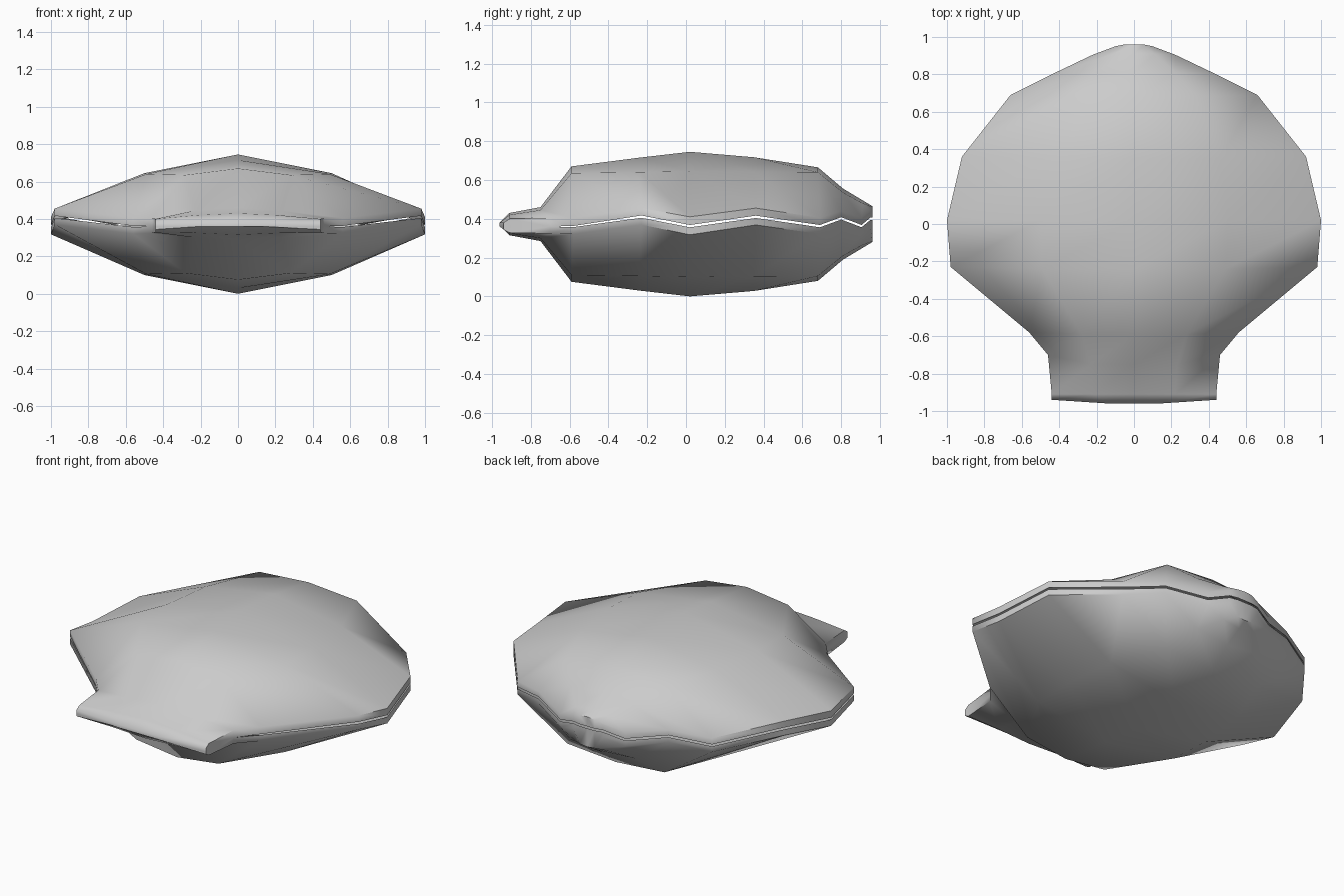
import bpy, bmesh, math

if "Cube" in bpy.data.objects:
    bpy.data.objects.remove(bpy.data.objects["Cube"])

# rows from hinge to lip:
# (y centre, y edge, half width, z centre, z mid, z rim, seam z, mid fraction, seam gap)
ROWS = [
    (-0.96, -0.94, 0.44, 0.380, 0.380, 0.380, 0.360, 0.30, 0.0),
    (-0.91, -0.91, 0.44, 0.430, 0.420, 0.400, 0.360, 0.50, 0.0),
    (-0.75, -0.70, 0.46, 0.460, 0.445, 0.405, 0.360, 0.50, 0.0),
    (-0.59, -0.58, 0.56, 0.670, 0.635, 0.405, 0.360, 0.50, 0.003),
    (-0.24, -0.23, 0.98, 0.715, 0.640, 0.455, 0.411, 0.50, 0.006),
    (0.02, 0.02, 1.00, 0.745, 0.645, 0.410, 0.362, 0.50, 0.006),
    (0.35, 0.36, 0.92, 0.717, 0.642, 0.455, 0.410, 0.50, 0.006),
    (0.68, 0.69, 0.66, 0.665, 0.640, 0.405, 0.362, 0.50, 0.006),
    (0.81, 0.80, 0.44, 0.555, 0.535, 0.440, 0.402, 0.50, 0.006),
    (0.91, 0.905, 0.22, 0.495, 0.480, 0.405, 0.362, 0.50, 0.006),
    (0.96, 0.95, 0.10, 0.465, 0.460, 0.440, 0.400, 0.50, 0.006),
]
MIRROR = 0.745     # upper z + lower z
THICK = 0.045


def build_half(name, upper):
    bm = bmesh.new()
    outer, inner = [], []
    last = len(ROWS) - 1
    for r, (yc, ye, w, zc, zm, zr, s, frac, gap) in enumerate(ROWS):
        side = 1 if upper else -1
        seam = s + side * gap
        rim = zr if upper else seam - (zr - s) * 0.8
        orow, irow = [], []
        for c in range(-2, 3):
            k = abs(c)
            f = (0, frac, 1)[k]
            y = (yc, yc, ye)[k]
            z = (zc, zm, rim)[k]
            if not upper and k < 2:
                z = MIRROR - z
            x = math.copysign(w * f, c)
            orow.append(bm.verts.new((x, y, z)))
            # boundary drops to the seam, interior follows the outside
            edge = k == 2 or r in (0, last)
            zi = seam if edge else z - side * THICK
            irow.append(bm.verts.new((x, y, zi)))
        outer.append(orow)
        inner.append(irow)
    # outer and inner skins
    for grid in (outer, inner):
        for r in range(last):
            for c in range(4):
                bm.faces.new((grid[r][c], grid[r][c + 1],
                              grid[r + 1][c + 1], grid[r + 1][c]))

    # rim wall
    def loop(g):
        return (g[0] + [row[4] for row in g[1:]] + g[-1][3::-1]
                + [row[0] for row in g[-2:0:-1]])
    a, b = loop(outer), loop(inner)
    for i in range(len(a)):
        j = (i + 1) % len(a)
        bm.faces.new((a[i], a[j], b[j], b[i]))
    bmesh.ops.recalc_face_normals(bm, faces=bm.faces)
    me = bpy.data.meshes.new(name)
    bm.to_mesh(me)
    bm.free()
    ob = bpy.data.objects.new(name, me)
    bpy.context.collection.objects.link(ob)
    bpy.ops.object.select_all(action='DESELECT')
    ob.select_set(True)
    bpy.context.view_layer.objects.active = ob
    bpy.ops.object.shade_smooth_by_angle(angle=math.radians(52))


# two shell halves
build_half("upper_shell", True)
build_half("lower_shell", False)
